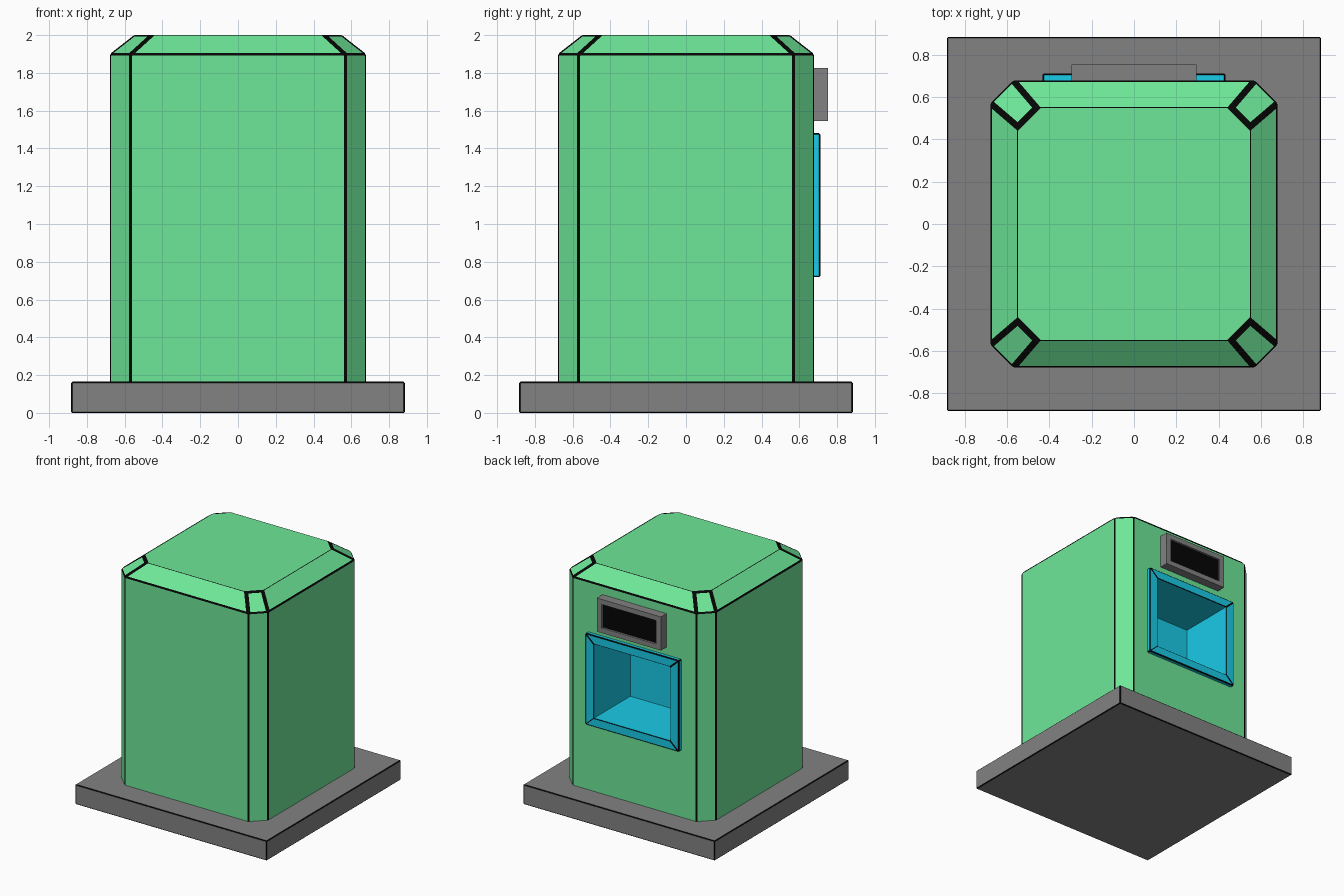
import bpy, bmesh

if "Cube" in bpy.data.objects:
    bpy.data.objects.remove(bpy.data.objects["Cube"])


def material(name, rgb):
    m = bpy.data.materials.new(name)
    m.diffuse_color = (*rgb, 1)
    m.use_nodes = True
    m.node_tree.nodes["Principled BSDF"].inputs["Base Color"].default_value = m.diffuse_color
    return m


GREEN = material("green", (0.155, 0.80, 0.315))
CYAN = material("cyan", (0.010, 0.61, 0.82))
GREY = material("grey", (0.225, 0.225, 0.225))
BLACK = material("black", (0.0015, 0.0015, 0.0015))


def loft(name, rings, mats, cap_start=True, cap_mat=0, trim=0.0, weight=None):
    """Skin rings of points; trim gives the edges black strips, sized by weight(a, b)."""
    bm = bmesh.new()
    loops = [[bm.verts.new(p) for p in r] for r in rings]
    n = len(loops[0])
    for a, b in zip(loops, loops[1:]):
        for i in range(n):
            j = (i + 1) % n
            bm.faces.new((a[i], a[j], b[j], b[i]))
    if cap_start:
        bm.faces.new(loops[0][::-1])
    bm.faces.new(loops[-1]).material_index = cap_mat
    if trim:
        layer = bm.edges.layers.float.new("bevel_weight_edge")
        for e in bm.edges:
            e[layer] = weight(e.verts[0].co, e.verts[1].co)
    me = bpy.data.meshes.new(name)
    bm.to_mesh(me)
    bm.free()
    ob = bpy.data.objects.new(name, me)
    bpy.context.collection.objects.link(ob)
    for m in mats:
        me.materials.append(m)
    if trim:
        mod = ob.modifiers.new("black_edge_trim", 'BEVEL')
        mod.width = trim
        mod.segments = 1
        mod.limit_method = 'WEIGHT'
        mod.material = 1
    return ob


def octagon(r, flat, z):
    """Square of half-width r with corners cut back to half-length flat."""
    return [(x, y, z) for x, y in (
        (r, -flat), (r, flat), (flat, r), (-flat, r),
        (-r, flat), (-r, -flat), (-flat, -r), (flat, -r))]


def upright(w, h, zc, y):
    """Rectangle facing +y."""
    return [(w, y, zc - h), (-w, y, zc - h), (-w, y, zc + h), (w, y, zc + h)]


def square(r, z):
    return [(-r, -r, z), (r, -r, z), (r, r, z), (-r, r, z)]


def cabinet_weight(a, b):
    """Widest trim on the corner facets of the roof, none at the foot."""
    low, high = min(a.z, b.z), max(a.z, b.z)
    if high < 1:
        return 0.0
    if high > 1.95:
        corner = low < 1.95 or (a - b).length < 0.3
        return 1.0 if corner else 0.2
    return 0.55


def hatch_weight(a, b):
    """Trim only around the raised front of the frame."""
    if min(a.y, b.y) < 0.6:
        return 0.0
    return 1.0 if abs(a.x) > 0.4 else 0.5


# Base slab
loft("base_slab", [square(0.883, 0), square(0.883, 0.165)], [GREY, BLACK],
     trim=0.006, weight=lambda a, b: 1.0)

# Cabinet with chamfered corners and top
body = loft("cabinet", [octagon(0.678, 0.57, 0.16), octagon(0.678, 0.57, 1.9),
                        octagon(0.55, 0.46, 2.0)], [GREEN, BLACK],
            trim=0.016, weight=cabinet_weight)

# Opening in the back of the cabinet
cutter = loft("opening_cutter", [upright(0.36, 0.315, 1.1, 0.225),
                                 upright(0.36, 0.315, 1.1, 0.9)], [GREEN])
cutter.hide_render = True
cutter.hide_viewport = True
cut = body.modifiers.new("opening", 'BOOLEAN')
cut.operation = 'DIFFERENCE'
cut.solver = 'EXACT'
cut.object = cutter

# Cyan hatch: raised frame running into a deep recess
loft("hatch_recess", [upright(0.432, 0.381, 1.1, 0.67), upright(0.432, 0.381, 1.1, 0.711),
                      upright(0.352, 0.308, 1.1, 0.711), upright(0.352, 0.308, 1.1, 0.23)],
     [CYAN, BLACK], cap_start=False, trim=0.007, weight=hatch_weight)

# Grey display housing with sunken black screen
loft("display", [upright(0.295, 0.14, 1.685, 0.67), upright(0.295, 0.14, 1.685, 0.752),
                 upright(0.25, 0.098, 1.685, 0.752), upright(0.25, 0.098, 1.685, 0.735)],
     [GREY, BLACK], cap_mat=1)
